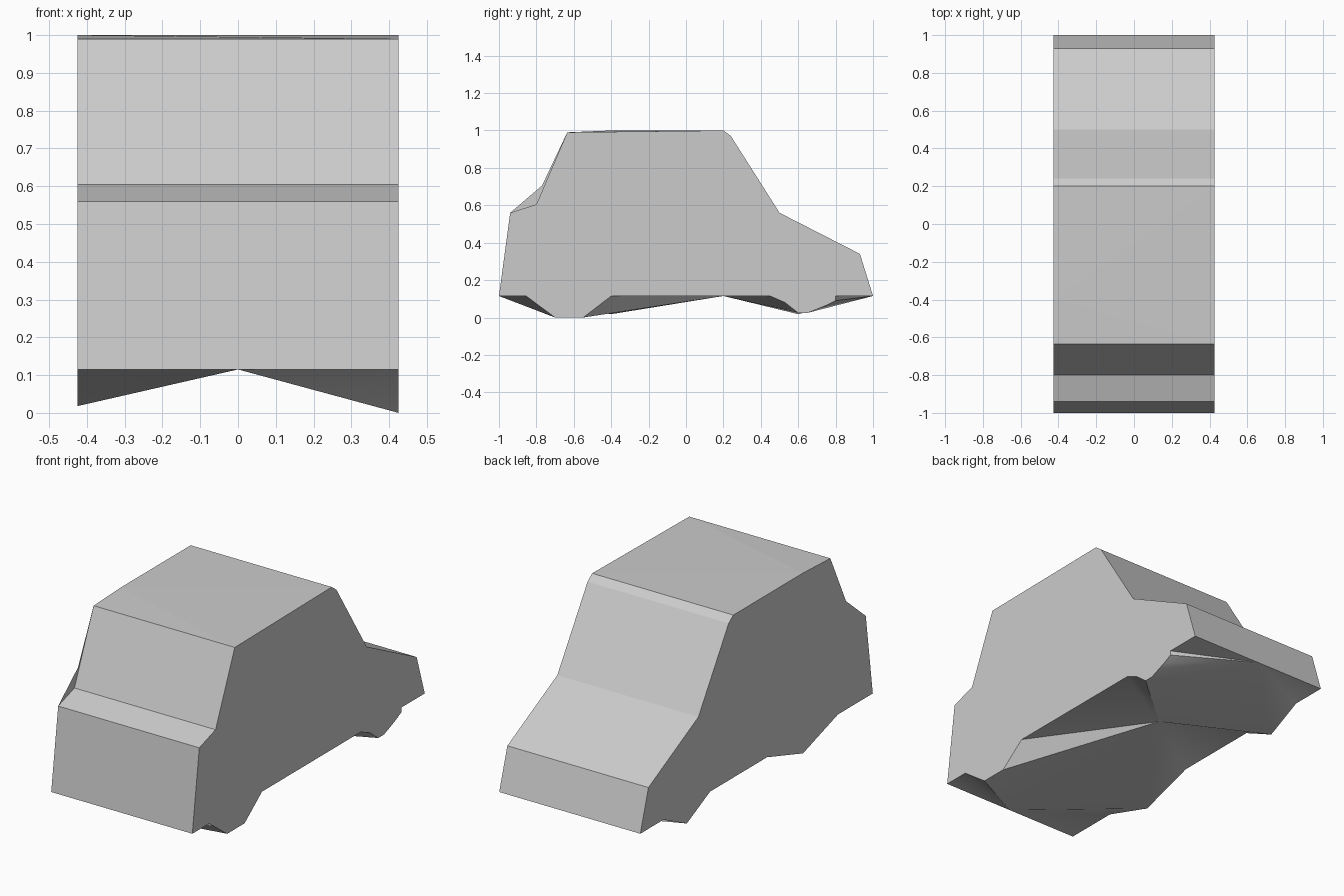
import bpy
import bmesh
import math

if "Cube" in bpy.data.objects:
    bpy.data.objects.remove(bpy.data.objects["Cube"])

W, SILL = 0.425, 0.115

grey = bpy.data.materials.new("body grey")
grey.use_nodes = True
colour = (0.6, 0.6, 0.6, 1)
grey.diffuse_color = colour
grey.node_tree.nodes["Principled BSDF"].inputs["Base Color"].default_value = colour


def add_part(name, bm):
    bmesh.ops.remove_doubles(bm, verts=bm.verts, dist=0.0005)
    mesh = bpy.data.meshes.new(name)
    bm.to_mesh(mesh)
    bm.free()
    mesh.materials.append(grey)
    obj = bpy.data.objects.new(name, mesh)
    bpy.context.collection.objects.link(obj)
    return obj


def face(bm, points):
    return bm.faces.new([bm.verts.new(p) for p in points])


# Upper outlines as (y, z), running from the front sill to the back sill
nose = [(-1, SILL), (-0.94, 0.56)]
tail = [(0.2, 1), (0.24, 0.97), (0.5, 0.56), (0.93, 0.34), (1, SILL)]
skin = nose + [(-0.8, 0.605), (-0.635, 0.99)] + tail
left_top = skin
right_top = nose + [(-0.77, 0.705), (-0.635, 0.99), (-0.4, 1)] + tail

# Lower outlines with the wheel bulges, front to back, split at the fan changes
left_low = [[(-1, SILL), (-0.855, SILL), (-0.7, 0)],
            [(-0.7, 0), (-0.55, 0), (-0.4, SILL), (0.45, SILL), (0.53, 0.08), (0.6, 0.025)],
            [(0.6, 0.025), (0.65, 0.025), (0.75, 0.065), (0.8, 0.09), (0.8, SILL), (1, SILL)]]
right_low = [[(-1, SILL), (-0.7, SILL), (-0.4, 0.018)],
             [(-0.4, 0.018), (-0.09, SILL), (0.4, SILL), (0.6, 0.018)],
             [(0.6, 0.018), (0.8, SILL), (1, SILL)]]

# Bent sheet over bonnet, windscreen, roof and tail
bm = bmesh.new()
for (y0, z0), (y1, z1) in zip(skin, skin[1:]):
    if z0 > 0.98 and z1 > 0.98:
        # Roof with its raised right edge
        mid = (-W, -0.4, 1)
        face(bm, [(W, y0, z0), (W, y1, z1), mid])
        face(bm, [(W, y0, z0), mid, (-W, y0, z0)])
        face(bm, [(W, y1, z1), (-W, y1, z1), mid])
    else:
        face(bm, [(W, y0, z0), (W, y1, z1), (-W, y1, z1), (-W, y0, z0)])
add_part("body_skin", bm)

# Flat side panels, each with its own outline
for name, x, top, low in (("left_side", W, left_top, left_low),
                          ("right_side", -W, right_top, right_low)):
    bm = bmesh.new()
    bottom = low[0] + low[1][1:] + low[2][1:]
    outline = bottom + top[-2:0:-1]
    if x < 0:
        outline.reverse()
    face(bm, [(x, y, z) for y, z in outline])
    bmesh.ops.triangulate(bm, faces=bm.faces[:])
    add_part(name, bm)

# Underside fanned out from three points on the centre line
bm = bmesh.new()
hubs = [(0, y, SILL) for y in (-1, 0.2, 1)]
for x, low in ((W, left_low), (-W, right_low)):
    tris = []
    for hub, run in zip(hubs, low):
        tris += [(hub, (x, *a), (x, *b)) for a, b in zip(run, run[1:])]
    for i in (0, 1):
        tris.append((hubs[i], (x, *low[i][-1]), hubs[i + 1]))
    for tri in tris:
        face(bm, tri if x < 0 else tri[::-1])
for f in bm.faces:
    f.normal_update()
    if f.normal.z > 0:
        f.normal_flip()
underside = add_part("underside", bm)

bpy.ops.object.select_all(action="DESELECT")
underside.select_set(True)
bpy.context.view_layer.objects.active = underside
bpy.ops.object.shade_smooth_by_angle(angle=math.radians(40))
